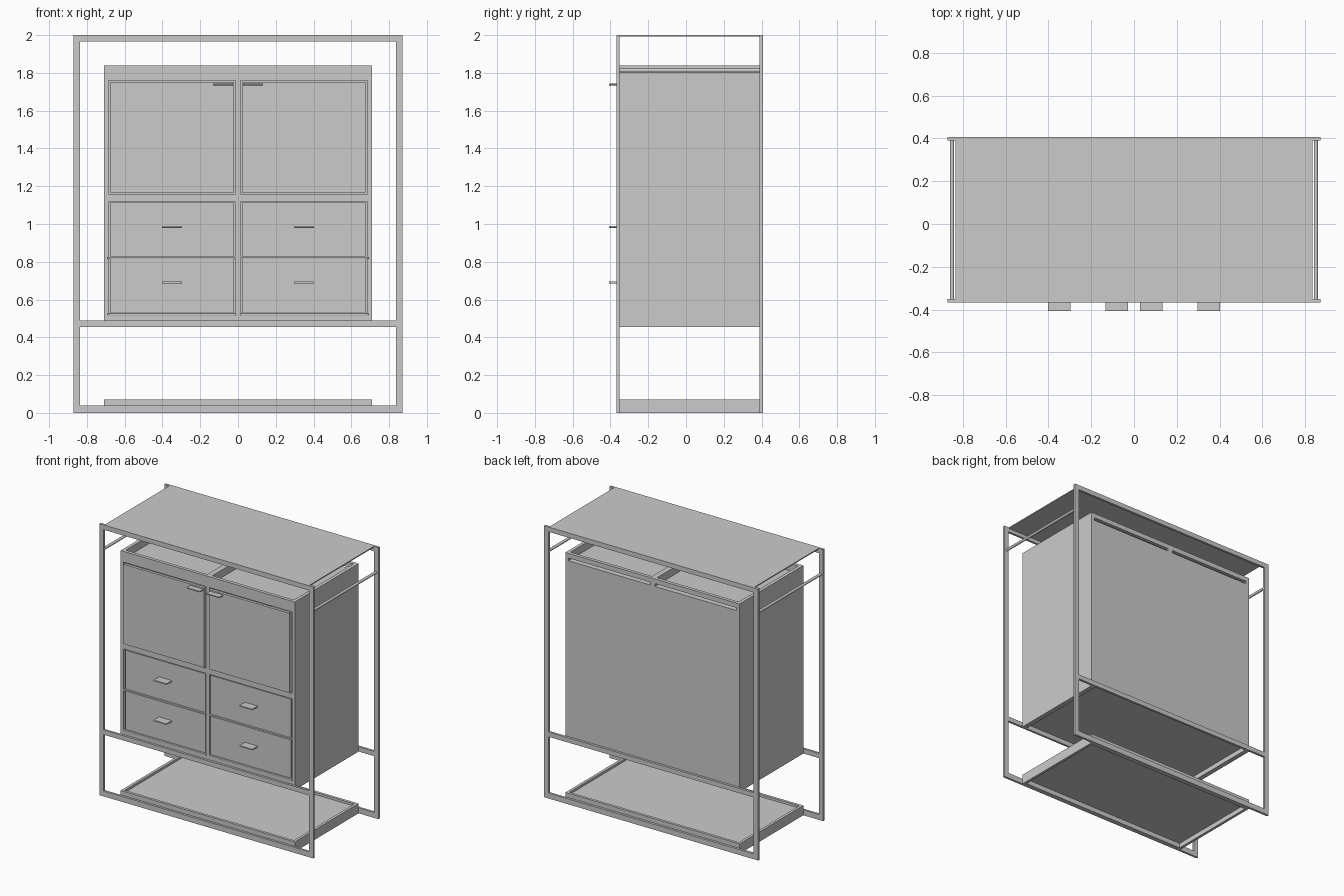
import bpy, math

if "Cube" in bpy.data.objects:
    bpy.data.objects.remove(bpy.data.objects["Cube"])


def box(name, x0, x1, y0, y1, z0, z1, bevel=0.0):
    bpy.ops.mesh.primitive_cube_add(size=1, location=((x0 + x1) / 2, (y0 + y1) / 2, (z0 + z1) / 2))
    o = bpy.context.object
    o.name = name
    o.scale = (x1 - x0, y1 - y0, z1 - z0)
    bpy.ops.object.transform_apply(location=False, rotation=False, scale=True)
    if bevel:
        m = o.modifiers.new("soft_edge", 'BEVEL')
        m.width = bevel
        m.segments = 2
    return o


def mirrored(name, x0, x1, *rest, **kw):
    box(name + "_right", x0, x1, *rest, **kw)
    box(name + "_left", -x1, -x0, *rest, **kw)


W, T = 0.872, 0.035          # outer frame half width and bar size
C, P = 0.71, 0.025           # cabinet half width and panel thickness
YF, YB = -0.352, 0.39        # cabinet front and back

# Front and back metal frames
for side, y0, y1 in (("front", -0.368, YF), ("back", YB, 0.407)):
    mirrored(side + "_post", W - T, W, y0, y1, 0, 2)
    for label, z0, z1 in (("bottom", 0, 0.04), ("middle", 0.455, 0.49), ("top", 1.965, 2)):
        box(f"{side}_{label}_bar", -W + T, W - T, y0, y1, z0, z1)

# Top sheet and side hanging rods
box("top_sheet", -0.834, 0.834, -0.36, 0.4, 1.992, 2.0)
for s in (-1, 1):
    bpy.ops.mesh.primitive_cylinder_add(vertices=16, radius=0.01, depth=YB - YF,
                                        location=(s * 0.851, (YF + YB) / 2, 1.813),
                                        rotation=(math.pi / 2, 0, 0))
    bpy.context.object.name = "hanging_rod"
    bpy.ops.object.shade_smooth_by_angle()

# Shoe tray at the bottom
mirrored("tray_side", C - 0.02, C, YF, YB, 0, 0.072)
for label, y in (("front", YF), ("back", YB - 0.02)):
    box("tray_" + label, -C + 0.02, C - 0.02, y, y + 0.02, 0, 0.072)
box("tray_floor", -C + 0.02, C - 0.02, YF + 0.02, YB - 0.02, 0.035, 0.055)

# Rails carrying the cabinet
mirrored("cabinet_rail", C - T, C, YF, YB, 0.455, 0.49)

# Cabinet carcass
mirrored("cabinet_side", C - P, C, YF, YB, 0.49, 1.84)
box("cabinet_back", -C + P, C - P, YB - 0.02, YB, 0.49, 1.785)
YI = YB - 0.02
box("cabinet_bottom", -C + P, C - P, YF, YI, 0.49, 0.518)
box("cabinet_shelf", -C + P, C - P, YF, YI, 1.12, 1.158)
box("cabinet_top", -C + P, C - P, YF, YI, 1.76, 1.785)
box("lower_divider", -0.014, 0.014, YF, YI, 0.518, 1.12)
box("upper_divider", -0.014, 0.014, YF, YI, 1.158, 1.76)

# Open trays on the cabinet top, with a slot along the back
box("top_tray_front", -C + P, C - P, YF, YF + P, 1.785, 1.84)
box("top_tray_divider", -0.02, 0.02, YF + P, YB, 1.785, 1.84)
mirrored("top_tray_back", 0.02, C - P, YB - P, YB, 1.805, 1.84)

# Doors with tab handles
mirrored("door", 0.02, 0.676, -0.366, -0.345, 1.166, 1.753)
mirrored("door_handle", 0.027, 0.133, -0.407, -0.36, 1.734, 1.743, bevel=0.002)

# Drawers with tab handles and lower edge strips
for label, z0, z1, hz in (("lower", 0.53, 0.815, 0.69), ("upper", 0.828, 1.113, 0.985)):
    mirrored(label + "_drawer_front", 0.02, 0.676, -0.347, -0.328, z0, z1)
    mirrored(label + "_drawer_handle", 0.297, 0.403, -0.407, -0.34, hz - 0.005, hz + 0.005, bevel=0.002)
    mirrored(label + "_drawer_strip", 0.01, 0.69, -0.356, -0.335, z0 - 0.014, z0 - 0.002, bevel=0.003)
